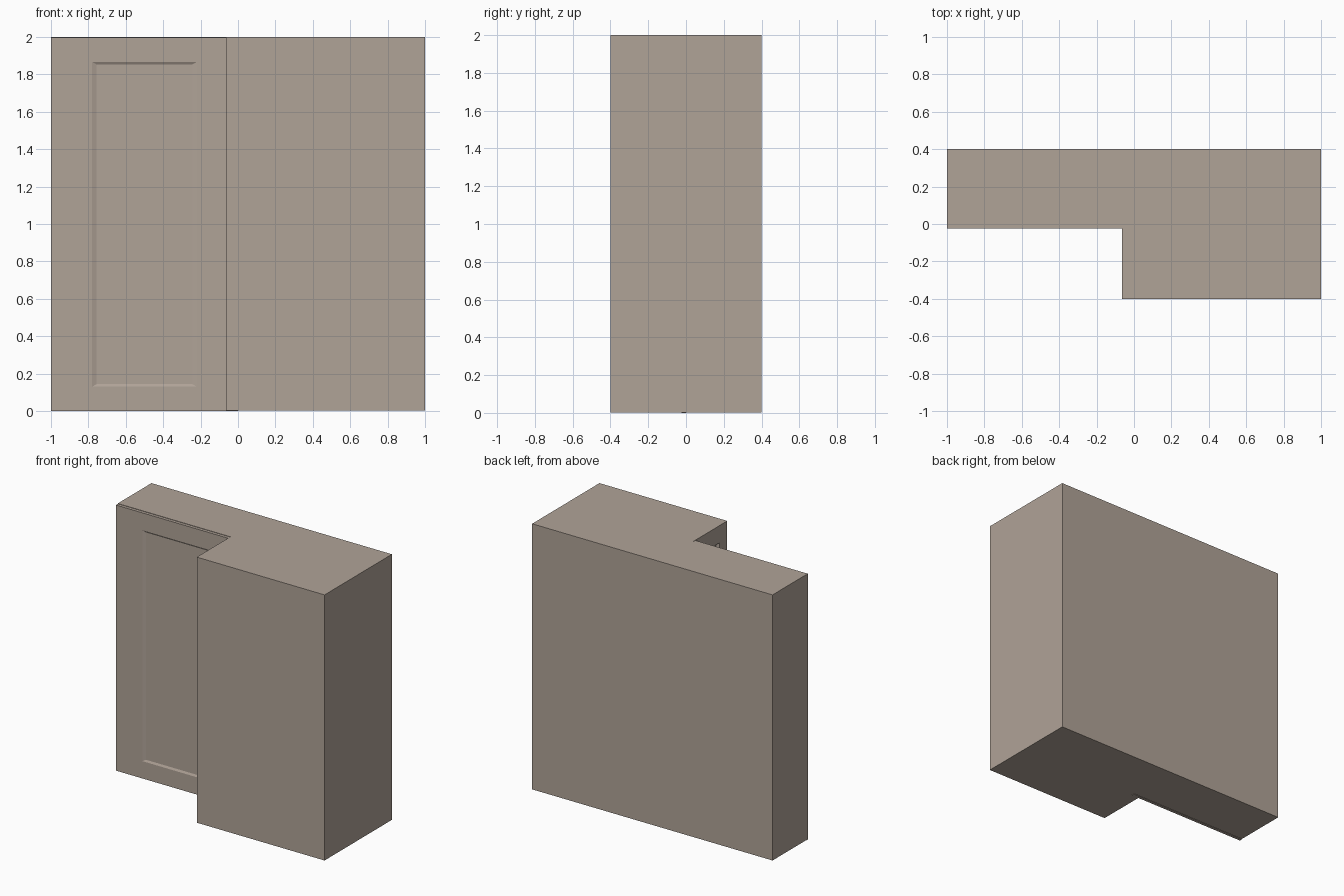
import bpy, bmesh
from mathutils import Matrix, Vector

if "Cube" in bpy.data.objects:
    bpy.data.objects.remove(bpy.data.objects["Cube"])

# Warm grey-brown finish
finish_mat = bpy.data.materials.new("warm_grey")
finish_mat.diffuse_color = (0.434, 0.367, 0.312, 1)
finish_mat.use_nodes = True
finish_mat.node_tree.nodes["Principled BSDF"].inputs["Base Color"].default_value = finish_mat.diffuse_color


def finish(bm, name):
    bmesh.ops.recalc_face_normals(bm, faces=bm.faces)
    mesh = bpy.data.meshes.new(name)
    bm.to_mesh(mesh)
    bm.free()
    mesh.materials.append(finish_mat)
    obj = bpy.data.objects.new(name, mesh)
    bpy.context.collection.objects.link(obj)
    return obj


def panel_door(name, lo, hi, normal, margin, slope, depth):
    """Slab with a recessed, bevelled panel in the face pointing along normal.
    margin and slope are (horizontal, vertical) sizes."""
    lo, hi, normal = Vector(lo), Vector(hi), Vector(normal)
    bm = bmesh.new()
    bmesh.ops.create_cube(bm, size=1)
    size, mid = hi - lo, (lo + hi) / 2
    bmesh.ops.transform(bm, verts=bm.verts,
                        matrix=Matrix.Translation(mid) @ Matrix.Diagonal((*size, 1)))
    bm.normal_update()
    front = max(bm.faces, key=lambda f: f.normal.dot(normal))
    axis = 0 if abs(normal.y) > 0.5 else 1
    inset = Vector((0, 0))
    # first ring is the flat frame, second ring is the sloped recess
    for step, push in ((margin, 0), (slope, depth)):
        inset += Vector(step)
        bmesh.ops.inset_region(bm, faces=[front], thickness=0.001, use_even_offset=True)
        for vert in front.verts:
            for ax, d in ((axis, inset.x), (2, inset.y)):
                half = size[ax] / 2 - d
                vert.co[ax] = mid[ax] + (half if vert.co[ax] > mid[ax] else -half)
            vert.co -= normal * push
    return finish(bm, name)


# L-shaped cabinet body
bm = bmesh.new()
outline = [(-1, 0), (0, 0), (0, -0.4), (1, -0.4), (1, 0.4), (-1, 0.4)]
base = bm.faces.new([bm.verts.new((x, y, 0.003)) for x, y in outline])
ext = bmesh.ops.extrude_face_region(bm, geom=[base], use_keep_orig=True)
for g in ext["geom"]:
    if isinstance(g, bmesh.types.BMVert):
        g.co.z = 2
finish(bm, "cabinet_body")

# Doors on the two inner faces of the L
panel_door("front_door", (-1, -0.023, 0), (0, 0, 1.997), (0, -1, 0),
           (0.22, 0.13), (0.024, 0.014), 0.008)
panel_door("side_door", (-0.063, -0.4, 0.003), (0, 0, 2), (-1, 0, 0),
           (0.09, 0.13), (0.009, 0.014), 0.025)
